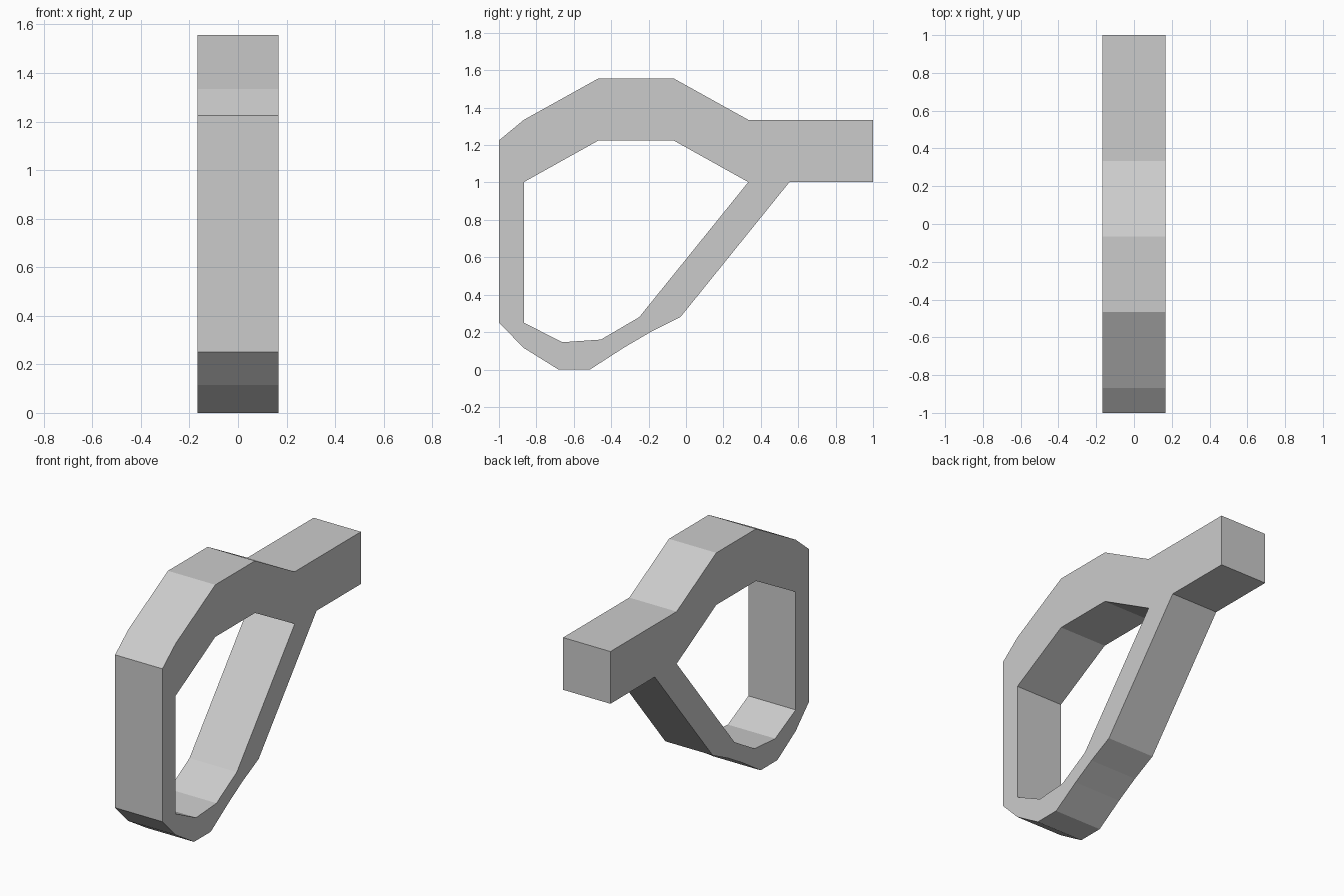
import bpy, bmesh

if "Cube" in bpy.data.objects:
    bpy.data.objects.remove(bpy.data.objects["Cube"])

HALF_WIDTH = 0.167

# Side outline (y, z): guard loop with the straight bar at the back
OUTER = [(-1, 1.225), (-0.867, 1.335), (-0.467, 1.557), (-0.067, 1.557),
         (0.333, 1.335), (1, 1.335), (1, 1.002), (0.553, 1.002),
         (-0.03, 0.28), (-0.19, 0.2), (-0.335, 0.115), (-0.513, 0),
         (-0.682, 0), (-0.867, 0.115), (-1, 0.25)]

# Opening through the loop
INNER = [(-0.867, 1.002), (-0.467, 1.225), (-0.067, 1.225), (0.333, 1.002),
         (-0.25, 0.28), (-0.455, 0.16), (-0.66, 0.146), (-0.867, 0.25)]


def add_loop(bm, points):
    """Closed edge loop on the left side plane."""
    verts = [bm.verts.new((-HALF_WIDTH, y, z)) for y, z in points]
    return [bm.edges.new((a, b)) for a, b in zip(verts, verts[1:] + verts[:1])]


def plate_with_hole(name, outer, inner):
    """Fill between the two outlines and extrude across the width."""
    bm = bmesh.new()
    edges = add_loop(bm, outer) + add_loop(bm, inner)
    bmesh.ops.triangle_fill(bm, edges=edges, use_beauty=True, normal=(-1, 0, 0))
    side = bmesh.ops.extrude_face_region(bm, geom=bm.faces[:],
                                         use_keep_orig=True)
    moved = [g for g in side["geom"] if isinstance(g, bmesh.types.BMVert)]
    bmesh.ops.translate(bm, verts=moved, vec=(2 * HALF_WIDTH, 0, 0))
    bmesh.ops.recalc_face_normals(bm, faces=bm.faces[:])
    mesh = bpy.data.meshes.new(name)
    bm.to_mesh(mesh)
    bm.free()
    obj = bpy.data.objects.new(name, mesh)
    bpy.context.collection.objects.link(obj)
    return obj


# Loop-shaped handle with its bar
plate_with_hole("loop_handle", OUTER, INNER)
